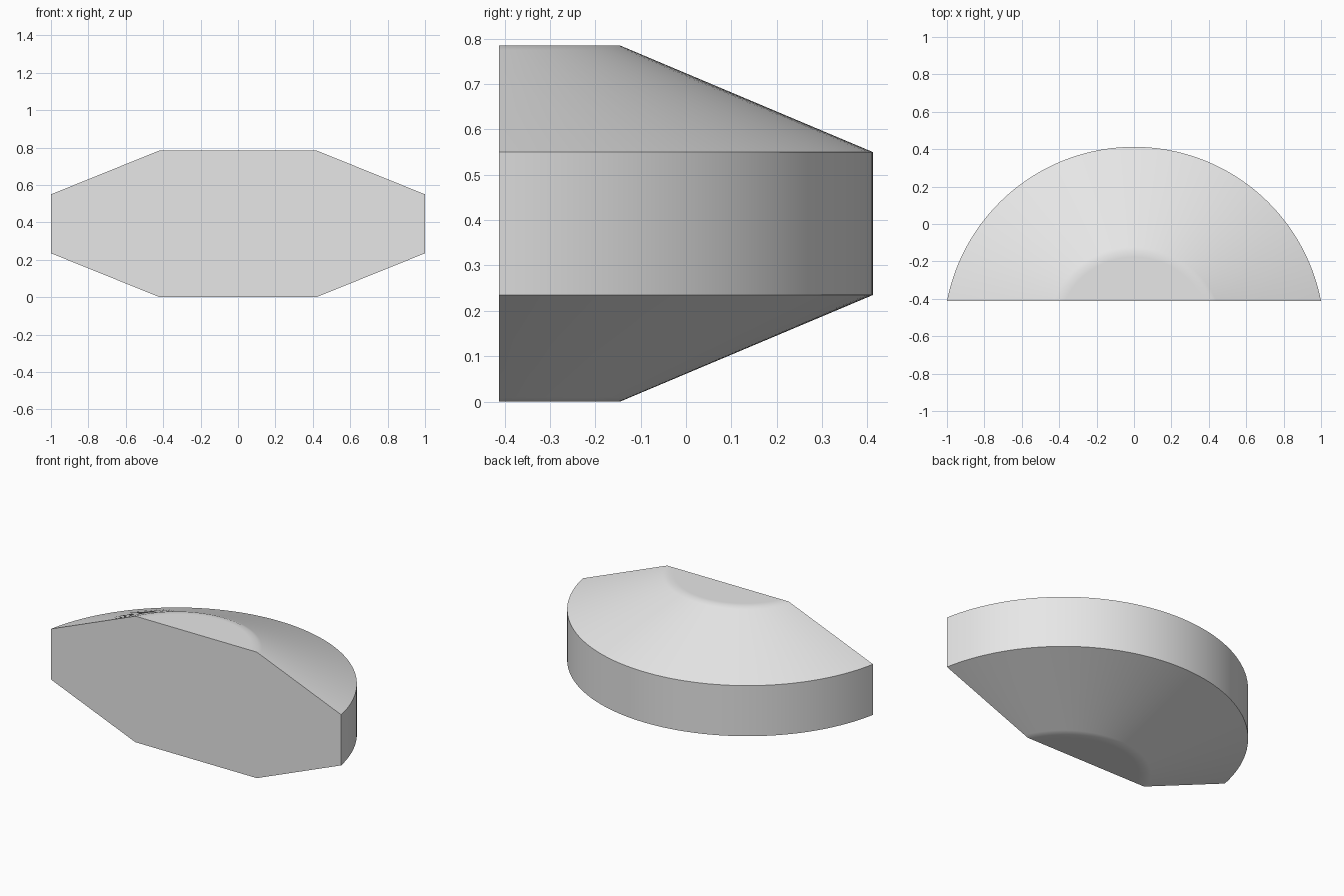
import bpy, bmesh
from math import atan2, cos, sin, pi, hypot
from mathutils import Vector

cube = bpy.data.objects.get("Cube")
if cube:
    bpy.data.objects.remove(cube)

FRONT = -0.4125          # y of the flat front
BACK = 0.4125
HEIGHT = 0.785
RIM_LOW, RIM_HIGH = 0.235, 0.55
RADIUS = (1 + (BACK - FRONT) ** 2) / (2 * (BACK - FRONT))
AXIS = BACK - RADIUS     # y of the turning axis, just behind the flat front
CAP_RADIUS = -0.145 - AXIS
STEPS = 64


def arc(radius, z):
    """Arc around the axis, cut off by the flat front."""
    h = FRONT - AXIS
    start = atan2(h, (radius ** 2 - h ** 2) ** 0.5)
    pts = []
    for i in range(STEPS + 1):
        a = start + (pi - 2 * start) * i / STEPS
        pts.append(Vector((radius * cos(a), AXIS + radius * sin(a), z)))
    return pts


def blend(a, b, t):
    return [p.lerp(q, t) for p, q in zip(a, b)]


def half(cap_z, rim_z):
    """Flat cap, sloping cone and rim edge, with narrow bands for soft shading."""
    cap, rim = arc(CAP_RADIUS, cap_z), arc(RADIUS, rim_z)
    centre = [Vector((0, FRONT, cap_z))] * len(cap)
    return [blend(cap, centre, 0.12), cap, blend(cap, rim, 0.04), rim]


grey = bpy.data.materials.new("plain grey")
grey.use_nodes = True
grey.diffuse_color = (0.8, 0.8, 0.8, 1)
grey.node_tree.nodes["Principled BSDF"].inputs["Base Color"].default_value = (0.8, 0.8, 0.8, 1)

# Loft the arcs from bottom to top, then close the caps and the flat front
bm = bmesh.new()
profile = half(0, RIM_LOW) + half(HEIGHT, RIM_HIGH)[::-1]
rings = [[bm.verts.new(p) for p in ring] for ring in profile]
for low, high in zip(rings, rings[1:]):
    for i in range(STEPS):
        bm.faces.new((low[i], low[i + 1], high[i + 1], high[i]))
bm.faces.new(rings[0])
bm.faces.new(rings[-1])
bm.faces.new([r[0] for r in rings] + [r[-1] for r in reversed(rings)])
bmesh.ops.recalc_face_normals(bm, faces=bm.faces)

mesh = bpy.data.meshes.new("half_disc_body")
bm.to_mesh(mesh)
bm.free()
mesh.materials.append(grey)
body = bpy.data.objects.new("half_disc_body", mesh)
bpy.context.collection.objects.link(body)

# Smooth curved sides, crisp rim and front edges
bpy.ops.object.select_all(action='DESELECT')
body.select_set(True)
bpy.context.view_layer.objects.active = body
bpy.ops.object.shade_smooth_by_angle(angle=pi / 6)
